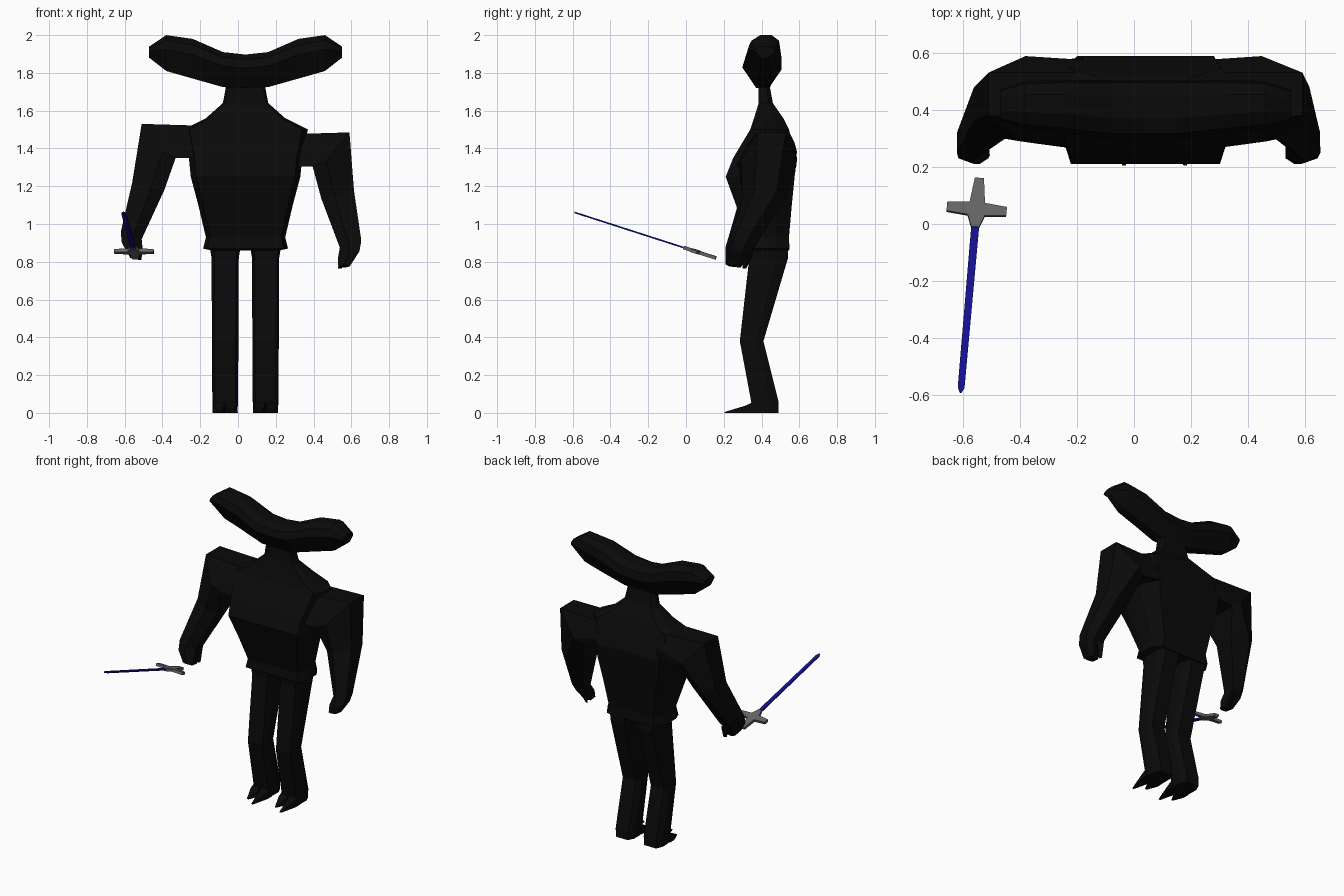
import bpy
from mathutils import Vector, Matrix

CX = 0.04  # body centre line


def material(name, rgb):
    m = bpy.data.materials.new(name)
    m.diffuse_color = (*rgb, 1)
    return m


BLACK = material("black", (0.003, 0.003, 0.003))
BLUE = material("blue", (0.008, 0.005, 0.28))
STEEL = material("steel", (0.13, 0.13, 0.13))


def loft(name, rings, mat):
    """Skin equal-length rings of points and cap both ends."""
    n = len(rings[0])
    verts = [tuple(p) for r in rings for p in r]
    faces = [tuple(range(n)), tuple(range((len(rings) - 1) * n, len(rings) * n))]
    for k in range(len(rings) - 1):
        for i in range(n):
            j = (i + 1) % n
            faces.append((k * n + i, k * n + j, (k + 1) * n + j, (k + 1) * n + i))
    me = bpy.data.meshes.new(name)
    me.from_pydata(verts, [], faces)
    me.materials.append(mat)
    ob = bpy.data.objects.new(name, me)
    bpy.context.collection.objects.link(ob)
    bpy.context.view_layer.objects.active = ob
    bpy.ops.object.mode_set(mode='EDIT')
    bpy.ops.mesh.select_all(action='SELECT')
    bpy.ops.mesh.normals_make_consistent(inside=False)
    bpy.ops.object.mode_set(mode='OBJECT')
    return ob


def octagon(z, cx, w, y0, y1, front=0.9, back=0.8):
    """Horizontal ring: half width w, front y0, back y1."""
    d = y1 - y0
    return [(cx - front * w, y0, z), (cx + front * w, y0, z),
            (cx + w, y0 + 0.25 * d, z), (cx + w, y1 - 0.3 * d, z),
            (cx + back * w, y1, z), (cx - back * w, y1, z),
            (cx - w, y1 - 0.3 * d, z), (cx - w, y0 + 0.25 * d, z)]


# Torso with belt flare, overhanging chest, sloping shoulders and neck
torso = [(0.83, 0.18, 0.33, 0.545), (0.87, 0.225, 0.315, 0.548),
         (0.93, 0.21, 0.32, 0.545), (1.10, 0.25, 0.265, 0.56),
         (1.25, 0.29, 0.21, 0.575), (1.35, 0.30, 0.25, 0.588),
         (1.50, 0.33, 0.34, 0.545), (1.56, 0.21, 0.36, 0.515),
         (1.64, 0.12, 0.385, 0.46), (1.72, 0.105, 0.385, 0.445),
         (1.78, 0.13, 0.38, 0.46)]
# the bottom ring sits above the crotch notch
loft("torso", [octagon(max(z, 0.86), CX, w, a, b) for z, w, a, b in torso], BLACK)

# Wide head: sections along x, dipping in the middle
half = [(0.51, 1.88, 1.94, 0.36, 0.47), (0.42, 1.81, 2.0, 0.335, 0.50),
        (0.28, 1.77, 1.98, 0.32, 0.505), (0.12, 1.725, 1.91, 0.30, 0.505)]
stations = [(-x, *r) for x, *r in half] + [(0, 1.72, 1.897, 0.30, 0.505)]
stations += [(x, *r) for x, *r in reversed(half)]
section = [(0.35, 0), (0.68, 0), (1, 0.55), (0.95, 0.85),
           (0.72, 1), (0.35, 1), (0.08, 0.85), (0, 0.6)]
loft("head", [[(CX + x, a + f * (b - a), lo + g * (hi - lo)) for f, g in section]
              for x, lo, hi, a, b in stations], BLACK)

# Arms: each ring runs outer front, outer back, mid back, inner back, inner front, mid front
arm = [
    [(0.22, .36, 1.52), (0.22, .53, 1.52), (0.22, .575, 1.43),
     (0.22, .585, 1.35), (0.22, .26, 1.35), (0.22, .30, 1.43)],
    [(0.55, .38, 1.53), (0.55, .53, 1.53), (0.42, .588, 1.38),
     (0.37, .56, 1.35), (0.37, .28, 1.35), (0.44, .29, 1.38)],
    [(0.60, .36, 1.22), (0.60, .48, 1.22), (0.54, .53, 1.18),
     (0.43, .48, 1.18), (0.43, .34, 1.18), (0.50, .30, 1.19)],
    [(0.66, .25, 0.96), (0.66, .32, 0.95), (0.62, .37, 0.94),
     (0.55, .36, 0.92), (0.55, .27, 0.92), (0.60, .225, 0.93)],
    [(0.655, .23, 0.90), (0.655, .30, 0.90), (0.62, .33, 0.88),
     (0.555, .31, 0.87), (0.545, .24, 0.87), (0.60, .21, 0.88)],
    [(0.61, .215, 0.83), (0.61, .28, 0.82), (0.59, .29, 0.815),
     (0.55, .28, 0.815), (0.55, .23, 0.82), (0.58, .21, 0.83)],
]
thumb = [[(0.57, .30, 0.90), (0.60, .34, 0.90), (0.56, .36, 0.90)],
         [(0.56, .30, 0.81), (0.57, .31, 0.81), (0.55, .32, 0.81)]]


def place(rings, s, drop, lean):
    return [[(CX + s * (x - lean * (1.53 - z) / 0.6), y, z - drop)
             for x, y, z in r] for r in rings]


for side, s, drop, lean in (("right", -1, 0, 0), ("left", 1, 0.045, 0.05)):
    loft(side + "_arm", place(arm, s, drop, lean), BLACK)
    loft(side + "_thumb", place(thumb, s, drop, lean), BLACK)

# Legs with bent knees, and feet with two pointed toes
leg = [(0.0, 0.065, 0.35, 0.49), (0.06, 0.068, 0.345, 0.49), (0.38, 0.07, 0.285, 0.41),
       (0.82, 0.072, 0.335, 0.54), (0.90, 0.085, 0.33, 0.54)]
for side, cx in (("right", -0.068), ("left", 0.146)):
    loft(side + "_leg", [octagon(z, cx, w, a, b, 0.8, 0.7) for z, w, a, b in leg], BLACK)
    for label, dx, tip in (("outer", -0.033, 0.25), ("inner", 0.033, 0.205)):
        x = cx + dx
        base = [(x - .034, .37, 0), (x + .034, .37, 0), (x + .03, .37, .065), (x - .03, .37, .065)]
        mid = [(x - .034, .32, 0), (x + .034, .32, 0), (x + .028, .32, .04), (x - .028, .32, .04)]
        end = [(x - .006, tip, 0), (x + .006, tip, 0), (x + .005, tip, .005), (x - .005, tip, .005)]
        loft(f"{side}_{label}_toe", [base, mid, end], BLACK)

# Sword frame: u towards the tip, v along the guard
u = Vector((-0.065, -0.745, 0.24)).normalized()
v = Vector((0.21, -0.019, 0))
v = (v - u * v.dot(u)).normalized()
w = u.cross(v)
origin = Vector((-0.551, 0.05, 0.855))


def sword_plate(name, outline, t, mat):
    pts = outline + [(a, -b) for a, b in reversed(outline)]
    loft(name, [[origin + u * a + v * b + w * h for a, b in pts] for h in (-t, t)], mat)


sword_plate("sword_hilt", [(-.115, .016), (-.025, .027), (-.017, .105), (.015, .105),
                           (.022, .03), (.065, .014)], 0.009, STEEL)
sword_plate("sword_blade", [(.05, .014), (.655, .012), (.675, .003)], 0.004, BLUE)
